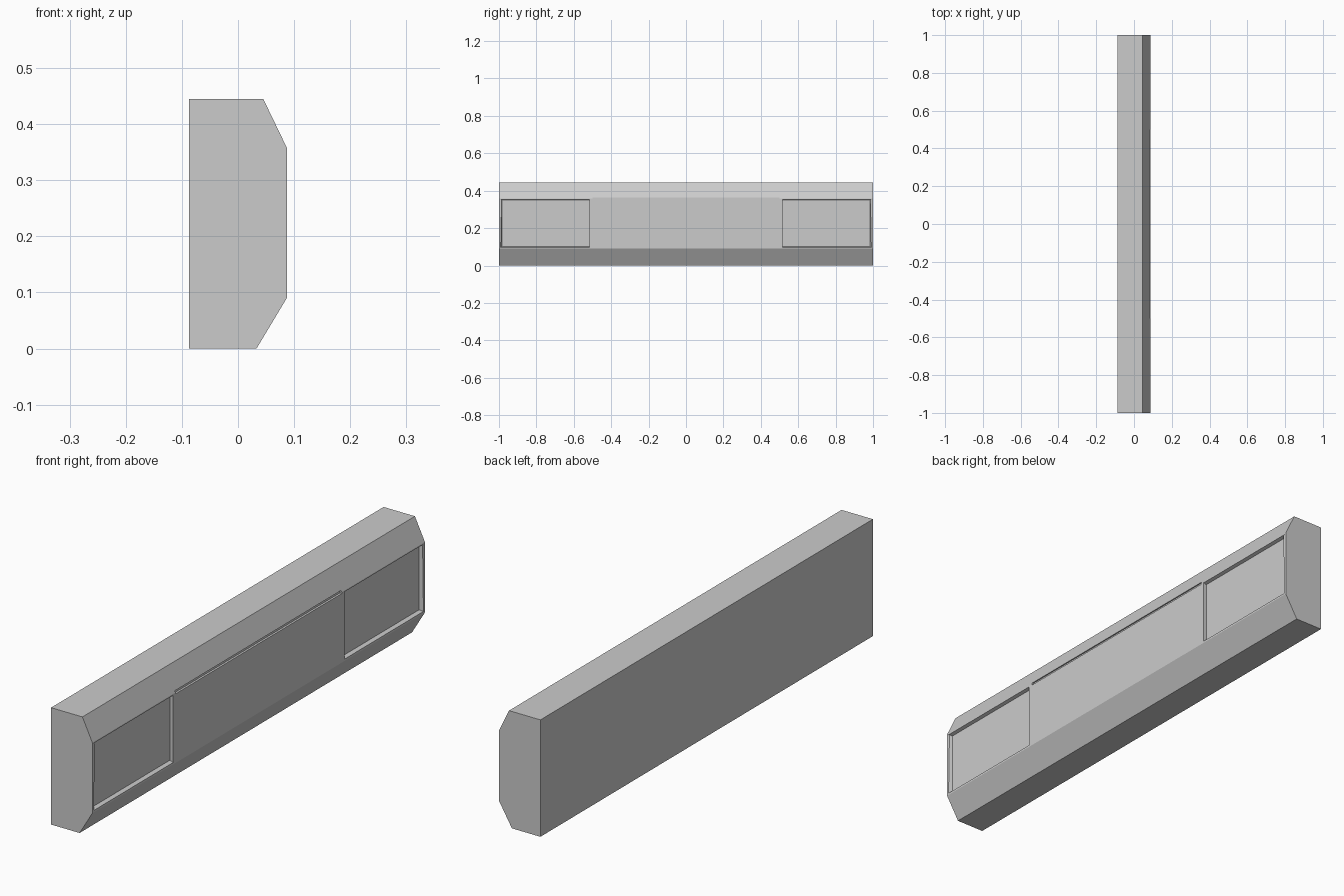
import bpy, bmesh

if "Cube" in bpy.data.objects:
    bpy.data.objects.remove(bpy.data.objects["Cube"])


def prism(name, profile, y0, y1):
    """Extrude an x/z profile along y."""
    bm = bmesh.new()
    face = bm.faces.new([bm.verts.new((x, y0, z)) for x, z in profile])
    ext = bmesh.ops.extrude_face_region(bm, geom=[face])["geom"]
    verts = [v for v in ext if isinstance(v, bmesh.types.BMVert)]
    bmesh.ops.translate(bm, verts=verts, vec=(0, y1 - y0, 0))
    bmesh.ops.recalc_face_normals(bm, faces=bm.faces)
    mesh = bpy.data.meshes.new(name)
    bm.to_mesh(mesh)
    bm.free()
    obj = bpy.data.objects.new(name, mesh)
    bpy.context.collection.objects.link(obj)
    return obj


def carve(target, cutter):
    """Subtract a hidden cutter from the target."""
    mod = target.modifiers.new(cutter.name, "BOOLEAN")
    mod.operation = "DIFFERENCE"
    mod.solver = "EXACT"
    mod.object = cutter
    cutter.hide_render = True
    cutter.hide_set(True)


# Long barrier body with chamfered front edges
body = prism("barrier_body", [(-0.087, 0), (0.033, 0), (0.087, 0.09),
                              (0.087, 0.358), (0.045, 0.445), (-0.087, 0.445)], -1, 1)

# Recessed panel at each end, with slightly tapered sills
for side, label in ((-1, "left"), (1, "right")):
    panel = prism(f"{label}_panel_cutter",
                  [(0.074, 0.103), (0.087, 0.097), (0.12, 0.097),
                   (0.12, 0.353), (0.087, 0.353), (0.074, 0.349)],
                  *sorted((side * 0.515, side * 0.991)))
    for v in panel.data.vertices:
        if v.co.x < 0.08 and abs(v.co.y) > 0.9:
            v.co.y = side * 0.984
    carve(body, panel)

# Thin groove along the upper front edge
carve(body, prism("groove_cutter", [(0.079, 0.353), (0.12, 0.353),
                                    (0.12, 0.364), (0.079, 0.364)], -0.5, 0.5))
